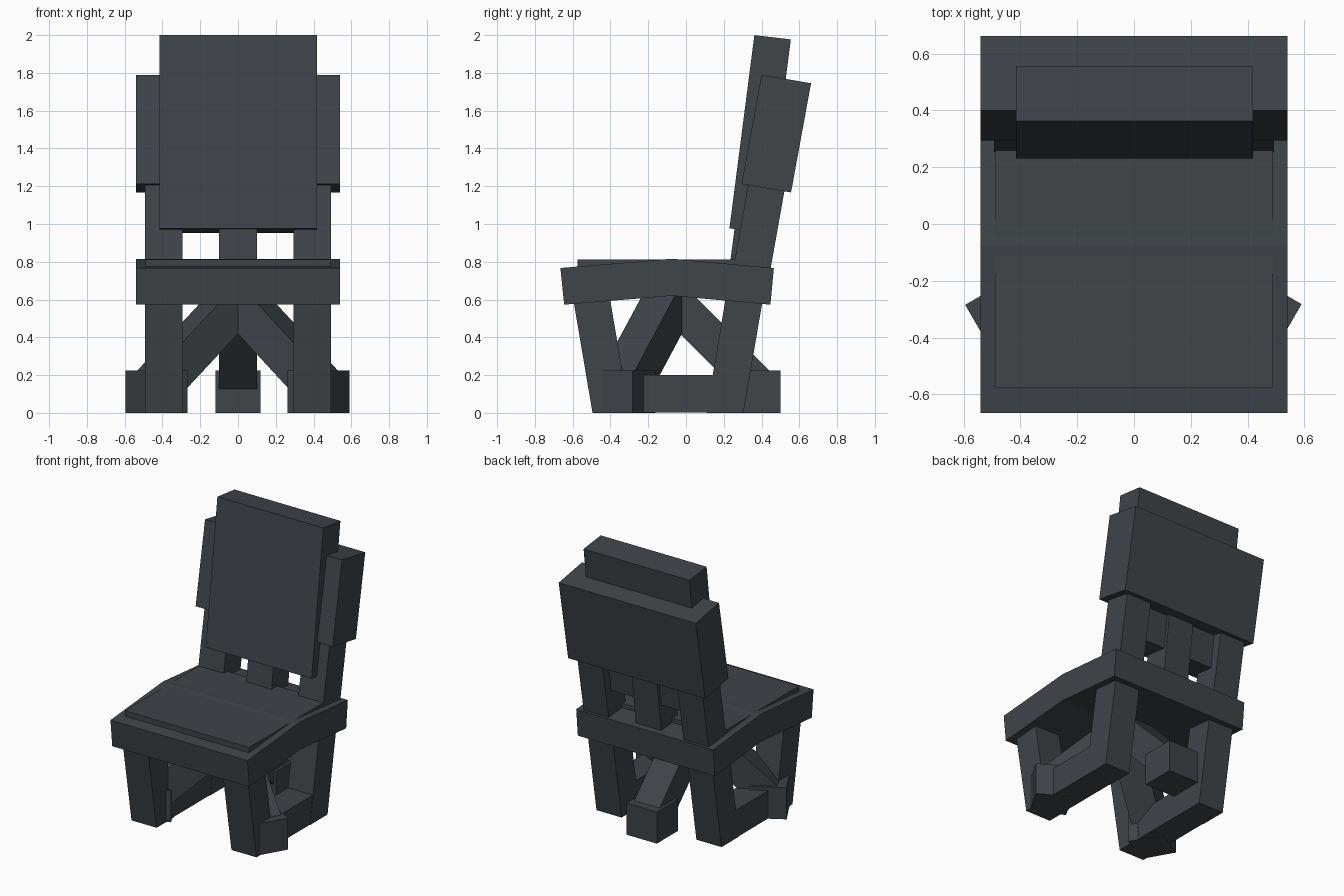
import bpy, bmesh, math

if "Cube" in bpy.data.objects:
    bpy.data.objects.remove(bpy.data.objects["Cube"])

slate = bpy.data.materials.new("dark slate")
slate.diffuse_color = (0.050, 0.058, 0.066, 1)
slate.use_nodes = True
slate.node_tree.nodes["Principled BSDF"].inputs["Base Color"].default_value = slate.diffuse_color


def prism(name, profile, x0, x1, angle=0.0, centre=(0, 0)):
    """Extrude a (y, z) profile from x0 to x1, then turn it about z and move it."""
    bm = bmesh.new()
    face = bm.faces.new([bm.verts.new((x0, y, z)) for y, z in profile])
    ext = bmesh.ops.extrude_face_region(bm, geom=[face])
    moved = [v for v in ext["geom"] if isinstance(v, bmesh.types.BMVert)]
    bmesh.ops.translate(bm, verts=moved, vec=(x1 - x0, 0, 0))
    bmesh.ops.recalc_face_normals(bm, faces=bm.faces)
    me = bpy.data.meshes.new(name)
    bm.to_mesh(me)
    bm.free()
    me.materials.append(slate)
    ob = bpy.data.objects.new(name, me)
    ob.rotation_euler.z = angle
    ob.location = (centre[0], centre[1], 0)
    bpy.context.collection.objects.link(ob)
    return ob


def beam(a, b, t):
    """Square-ended (y, z) profile of thickness t along the line a-b."""
    dy, dz = b[0] - a[0], b[1] - a[1]
    n = math.hypot(dy, dz)
    ny, nz = -dz / n * t / 2, dy / n * t / 2
    return [(a[0] + ny, a[1] + nz), (b[0] + ny, b[1] + nz),
            (b[0] - ny, b[1] - nz), (a[0] - ny, a[1] - nz)]


# Bent seat and the flat cushion set into it
prism("seat", [(-0.665, 0.767), (-0.075, 0.816), (0.465, 0.767),
               (0.447, 0.573), (-0.075, 0.62), (-0.645, 0.573)], -0.54, 0.54)
prism("cushion", [(-0.575, 0.813), (0.30, 0.813), (0.30, 0.68), (-0.575, 0.68)],
      -0.49, 0.49)

# Legs, floor rails and outer back posts on both sides
for side, x0, x1 in (("left", -0.493, -0.295), ("right", 0.295, 0.493)):
    prism(side + "_front_leg", [(-0.495, 0), (-0.30, 0), (-0.41, 0.65), (-0.605, 0.65)],
          x0, x1)
    prism(side + "_rear_leg", [(0.108, 0), (0.304, 0), (0.415, 0.65), (0.217, 0.65)],
          x0, x1)
    prism(side + "_floor_rail", [(-0.40, 0.002), (0.20, 0.002), (0.20, 0.2), (-0.40, 0.2)],
          x0 + 0.002, x1 - 0.002)
    prism(side + "_back_post", beam((0.334, 0.68), (0.48, 1.5), 0.195), x0, x1)

# Middle post and back panels
prism("middle_back_post", beam((0.317, 0.70), (0.395, 1.30), 0.19), -0.1, 0.1)
prism("front_back_panel", [(0.23, 0.977), (0.362, 2.0), (0.555, 1.977), (0.423, 0.953)],
      -0.416, 0.419)
prism("rear_back_panel", [(0.294, 1.212), (0.40, 1.79), (0.662, 1.745), (0.556, 1.167)],
      -0.54, 0.54)

# Three sloping braces from under the seat to block feet
hub = (0, -0.08)
for name, degrees, reach in (("back", 0, 0.46), ("left", 120, 0.497), ("right", -120, 0.492)):
    a = math.radians(degrees)
    prism(name + "_brace", beam((-0.03, 0.636), (reach - 0.004, 0.15), 0.197),
          -0.1, 0.1, a, hub)
    prism(name + "_foot", [(reach - 0.12, 0), (reach + 0.12, 0),
                           (reach + 0.12, 0.225), (reach - 0.12, 0.225)],
          -0.12, 0.12, a, hub)
